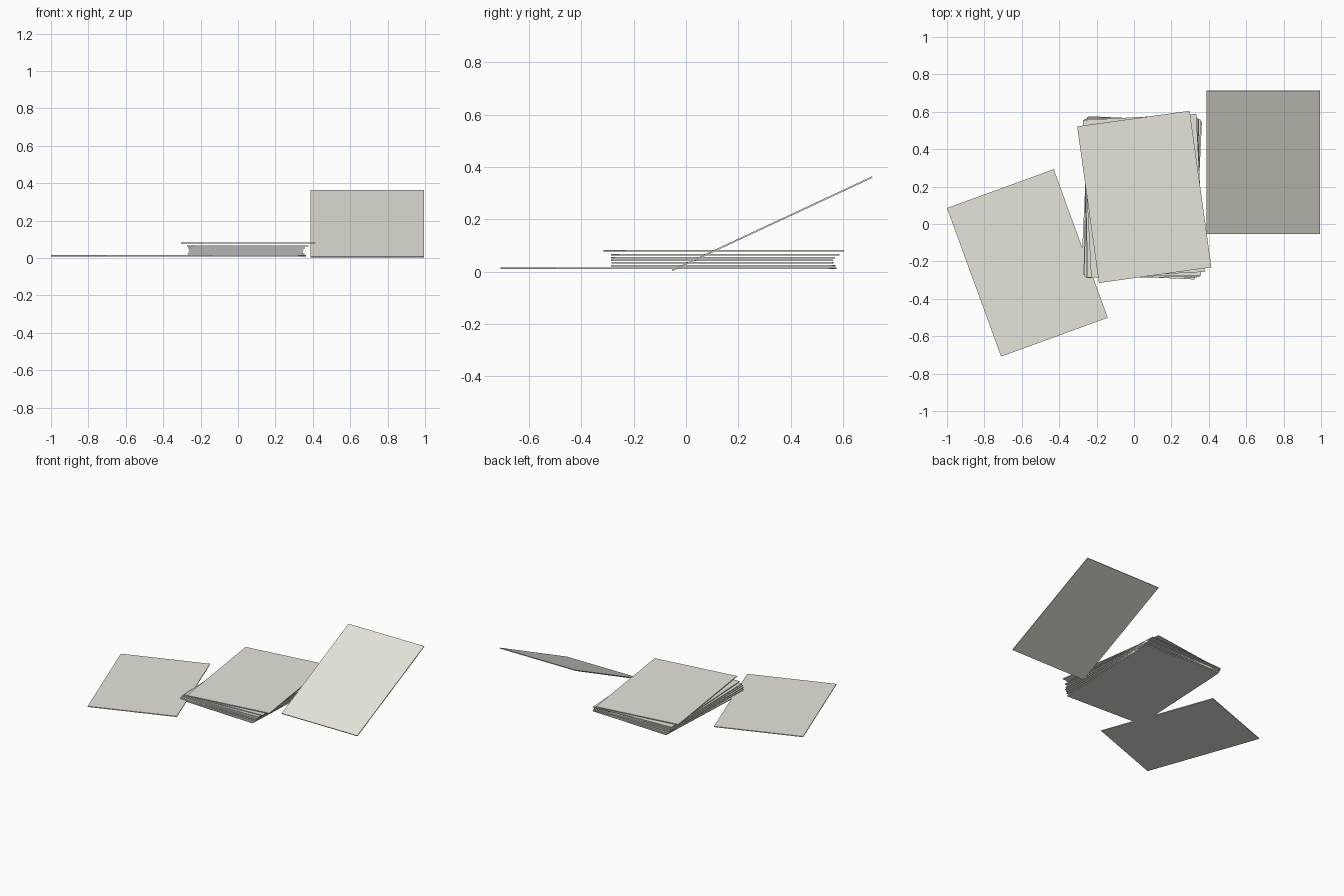
import bpy
from math import radians

default = bpy.data.objects.get("Cube")
if default:
    bpy.data.objects.remove(default, do_unlink=True)

# Paper colour
paper = bpy.data.materials.new("warm_white_paper")
paper.use_nodes = True
colour = (0.80, 0.775, 0.70, 1)
paper.diffuse_color = colour
paper.node_tree.nodes["Principled BSDF"].inputs["Base Color"].default_value = colour

WIDTH, LENGTH, THICK = 0.607, 0.845, 0.006


def sheet(name, centre, turn=0, tilt=0):
    """One thin rectangular sheet, tilted about x or turned about z."""
    bpy.ops.mesh.primitive_cube_add(size=1, location=centre)
    obj = bpy.context.object
    obj.name = name
    obj.scale = (WIDTH, LENGTH, THICK)
    obj.rotation_euler = (radians(tilt), 0, radians(turn))
    obj.data.materials.append(paper)
    return obj


# Loose stack, each sheet twisted a little more than the one below
stack = [
    (0.040, 0.140, 0.012, -2.7),
    (0.043, 0.143, 0.022, -1.3),
    (0.042, 0.140, 0.033, -0.4),
    (0.045, 0.137, 0.043, 0.4),
    (0.046, 0.142, 0.053, 1.2),
    (0.052, 0.150, 0.064, 3.0),
    (0.055, 0.145, 0.080, 7.9),
]
for i, (x, y, z, turn) in enumerate(stack):
    sheet(f"stacked_sheet_{i + 1}", (x, y, z), turn=turn)

# Sheet lying on its own, and sheet lifted at the back
sheet("loose_sheet", (-0.570, -0.208, 0.012), turn=20)
sheet("raised_sheet", (0.692, 0.330, 0.183), tilt=25)
